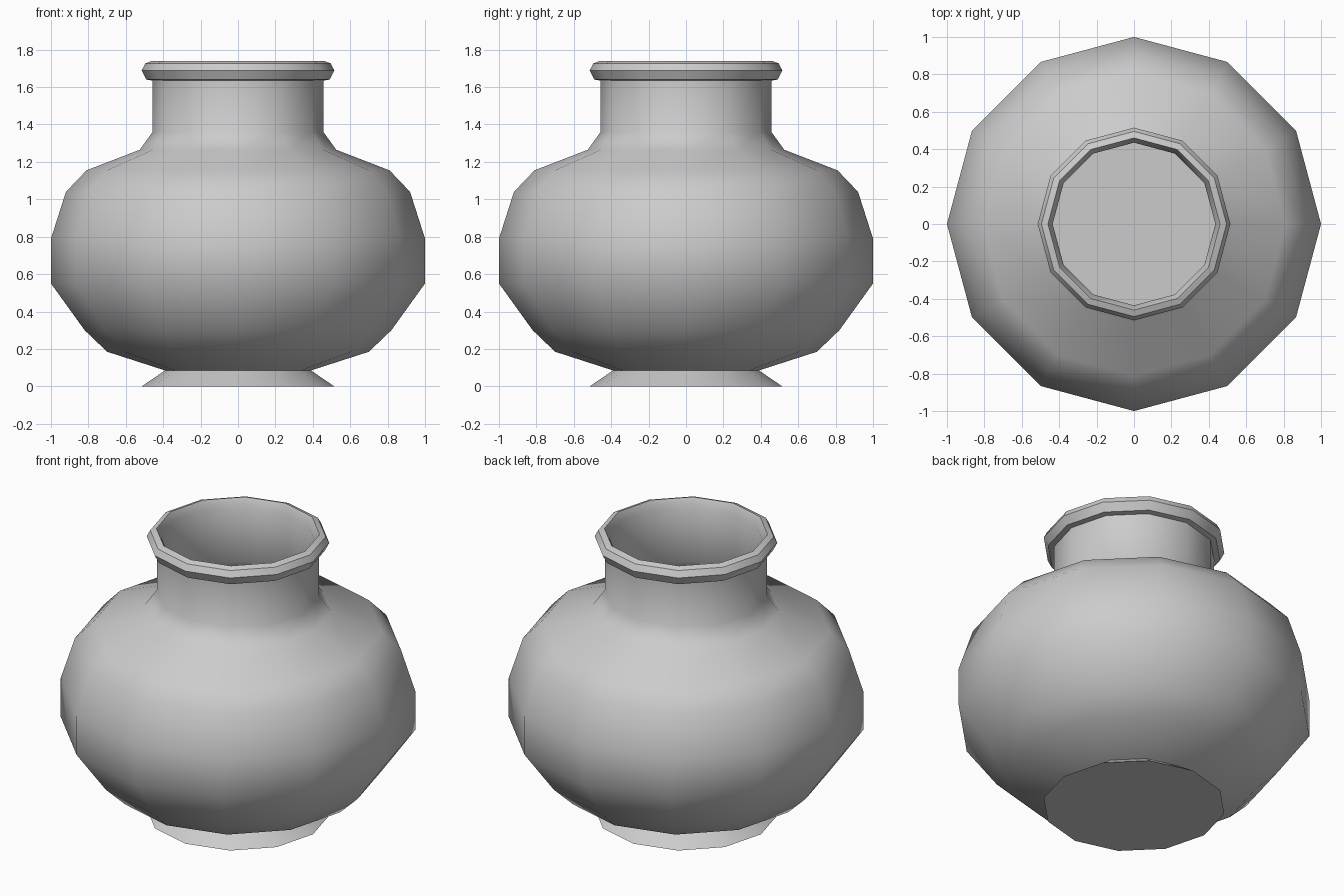
import bpy, bmesh, math

if "Cube" in bpy.data.objects:
    bpy.data.objects.remove(bpy.data.objects["Cube"])

SIDES = 12


def lathe(name, profile, sides=SIDES):
    """Revolve (radius, z) points around z, capping both ends with flat discs."""
    bm = bmesh.new()
    rings = []
    for r, z in profile:
        rings.append([bm.verts.new((r * math.cos(2 * math.pi * i / sides),
                                    r * math.sin(2 * math.pi * i / sides), z))
                      for i in range(sides)])
    for low, high in zip(rings, rings[1:]):
        for i in range(sides):
            j = (i + 1) % sides
            bm.faces.new((low[i], low[j], high[j], high[i]))
    bm.faces.new(rings[0][::-1])
    bm.faces.new(rings[-1])
    mesh = bpy.data.meshes.new(name)
    bm.to_mesh(mesh)
    bm.free()
    obj = bpy.data.objects.new(name, mesh)
    bpy.context.collection.objects.link(obj)
    bpy.ops.object.select_all(action='DESELECT')
    obj.select_set(True)
    bpy.context.view_layer.objects.active = obj
    bpy.ops.object.shade_smooth_by_angle(angle=math.radians(40))
    return obj


# Flared foot, round belly, shoulder and neck
outer = [(0.515, 0.0), (0.39, 0.085), (0.70, 0.185), (0.82, 0.30),
         (1.0, 0.55), (1.0, 0.79), (0.92, 1.04), (0.81, 1.155),
         (0.525, 1.265), (0.457, 1.36), (0.457, 1.635)]
# Rolled lip
lip = [(0.49, 1.64), (0.515, 1.69), (0.495, 1.727), (0.46, 1.74)]
# Hollow inside, down to a flat floor
inner = [(0.435, 1.69), (0.435, 1.35), (0.51, 1.24), (0.79, 1.13),
         (0.895, 1.025), (0.97, 0.785), (0.97, 0.56), (0.80, 0.32),
         (0.69, 0.21)]

lathe("pot", outer + lip + inner)
